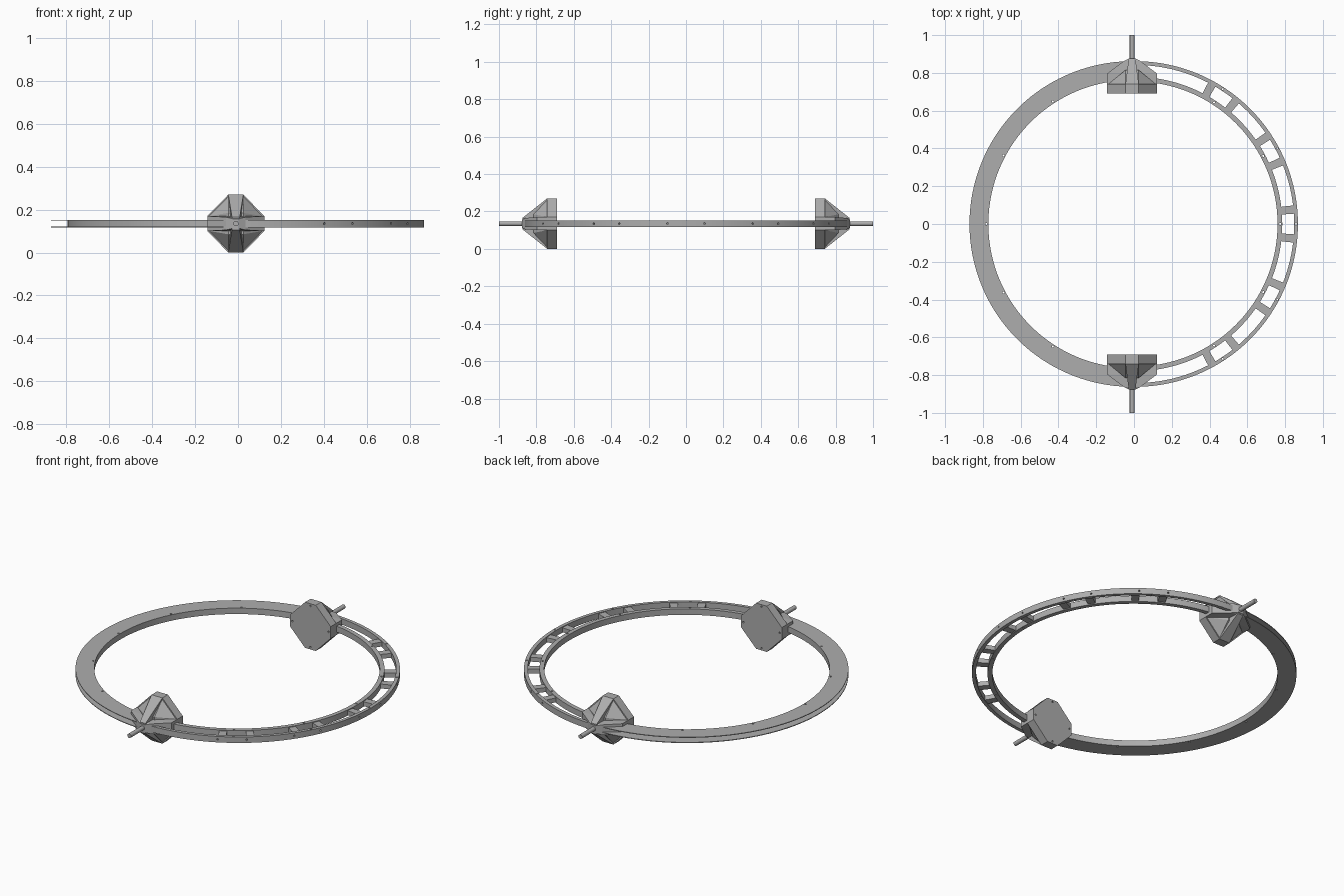
import bpy, bmesh, math
from mathutils import Matrix, Vector

if "Cube" in bpy.data.objects:
    bpy.data.objects.remove(bpy.data.objects["Cube"])

ZC = 0.135          # mid height of the ring
BX = -0.01          # x of the pivot axis
grey = bpy.data.materials.new("mid_grey")
grey.diffuse_color = (0.42, 0.42, 0.42, 1)
grey.use_nodes = True
grey.node_tree.nodes["Principled BSDF"].inputs["Base Color"].default_value = grey.diffuse_color


def finish(bm, name):
    bmesh.ops.recalc_face_normals(bm, faces=bm.faces[:])
    me = bpy.data.meshes.new(name)
    bm.to_mesh(me)
    bm.free()
    me.materials.append(grey)
    ob = bpy.data.objects.new(name, me)
    bpy.context.collection.objects.link(ob)
    return ob


def activate(ob):
    bpy.ops.object.select_all(action='DESELECT')
    ob.select_set(True)
    bpy.context.view_layer.objects.active = ob


def smooth(ob):
    activate(ob)
    bpy.ops.object.shade_smooth_by_angle(angle=math.radians(25))


def sector(name, profile, a0, a1, cx, n):
    """Sweep a closed (radius, height) profile through an arc, capped."""
    bm = bmesh.new()
    rows = []
    for i in range(n + 1):
        a = math.radians(a0 + (a1 - a0) * i / n)
        rows.append([bm.verts.new((cx + r * math.cos(a), r * math.sin(a), ZC + z))
                     for r, z in profile])
    k = len(profile)
    for p, q in zip(rows, rows[1:]):
        for j in range(k):
            bm.faces.new((p[j], p[(j + 1) % k], q[(j + 1) % k], q[j]))
    bm.faces.new(rows[0])
    bm.faces.new(rows[-1][::-1])
    return finish(bm, name)


def hull(name, pts, s):
    """Convex solid; points are (x, y, z) from the pivot axis, s flips y."""
    bm = bmesh.new()
    for x, y, z in pts:
        bm.verts.new((BX + x, s * y, ZC + z))
    bmesh.ops.convex_hull(bm, input=bm.verts[:])
    return finish(bm, name)


def drill(ob, holes, r=0.0055):
    """Cut holes given as (centre, direction, length)."""
    bm = bmesh.new()
    for c, d, length in holes:
        m = Matrix.Translation(c) @ Vector(d).to_track_quat('Z', 'Y').to_matrix().to_4x4()
        bmesh.ops.create_cone(bm, cap_ends=True, segments=12, radius1=r, radius2=r,
                              depth=length, matrix=m)
    cutter = finish(bm, "hole_cutter")
    cutter.hide_render = True
    mod = ob.modifiers.new("holes", 'BOOLEAN')
    mod.operation, mod.solver, mod.object = 'DIFFERENCE', 'EXACT', cutter
    activate(ob)
    bpy.ops.object.modifier_apply(modifier=mod.name)
    bpy.data.objects.remove(cutter)


def polar(r, deg, cx):
    a = math.radians(deg)
    return (cx + r * math.cos(a), r * math.sin(a), ZC)


def rect(r0, r1, h):
    return [(r0, -h), (r1, -h), (r1, h), (r0, h)]


H = 0.0175
SCREWS = [-57, -28, 0, 28, 57]
up = (0, 0, 1)

# left half ring: channel open to the outside
LX, RX = -0.009, 0.006
t = 0.004
channel = [(0.762, -H), (0.862, -H), (0.862, -H + t), (0.786, -H + t),
           (0.786, H - t), (0.862, H - t), (0.862, H), (0.762, H)]
left = sector("left_channel_ring", channel, 90, 270, LX, 80)
drill(left, [(polar(0.773, 180 + a, LX), up, 0.1) for a in SCREWS])
smooth(left)

# right half ring: inner and outer rails
BRIDGES = [c + d for c in (-56, -28.3, 0, 28.3, 56) for d in (-5.2, 5.2)]
inner = sector("inner_rail", rect(0.754, 0.779, H), -90, 90, RX, 80)
drill(inner, [(polar(0.768, a, RX), up, 0.1) for a in SCREWS])
smooth(inner)
outer = sector("outer_rail", rect(0.842, 0.862, H), -90, 90, RX, 80)
holes = [(polar(0.852, a, RX), up, 0.1) for a in SCREWS]
for a in BRIDGES:
    p = polar(0.86, a + (1.4 if a > 0 else -1.4), RX)
    holes.append((p, (p[0] - RX, p[1], 0), 0.02))
drill(outer, holes, 0.005)
smooth(outer)

# bridges between the rails, in pairs
for i, a in enumerate(BRIDGES):
    sector(f"rail_bridge_{i}", rect(0.775, 0.846, 0.013), a - 1.5, a + 1.5, RX, 2)

# pivot blocks, one at each end of the axis
E, C = 0.1325, 0.035
octagon = [(-C, E + .0025), (C, E + .0025), (E, C), (E, -C),
           (C, -E - .0025), (-C, -E - .0025), (-E, -C), (-E, C)]
for s, side in ((-1, "front"), (1, "back")):
    plate = hull(f"{side}_pivot_plate",
                 [(x, y, z) for y in (0.69, 0.742) for x, z in octagon], s)
    drill(plate, [((BX + x, s * 0.69, ZC + z), (0, 1, 0), 0.06)
                  for x, z in ((0, .122), (0, -.122), (.118, 0), (-.118, 0))], 0.005)

    # tapering upper and lower ribs
    for k, word in ((1, "upper"), (-1, "lower")):
        hull(f"{side}_{word}_rib",
             [p for sx in (-1, 1) for p in
              ((sx * C, 0.735, 0), (sx * C, 0.742, k * 0.135), (sx * C, 0.735, k * 0.135),
               (sx * 0.018, 0.875, k * 0.03), (sx * 0.018, 0.875, 0))], s)

    # side arms that clasp the ring
    hull(f"{side}_side_arms",
         [(sx * x, y, sz * z) for sx in (-1, 1) for sz in (-1, 1) for x, y, z in
          ((E, 0.735, C), (E, 0.796, C), (0.045, 0.862, 0.03), (0.015, 0.877, 0.022))], s)

    # recessed core between ribs and arms
    hull(f"{side}_recessed_core",
         [(x * 0.97, 0.738, z * 0.97) for x, z in octagon] +
         [(sx * 0.035, 0.815, sz * 0.05) for sx in (-1, 1) for sz in (-1, 1)], s)

    # pivot shaft
    bm = bmesh.new()
    bmesh.ops.create_cone(bm, cap_ends=True, segments=32, radius1=0.0125, radius2=0.0125,
                          depth=0.15, matrix=Matrix.Translation((BX, s * 0.925, ZC))
                          @ Matrix.Rotation(math.pi / 2, 4, 'X'))
    smooth(finish(bm, f"{side}_pivot_shaft"))
